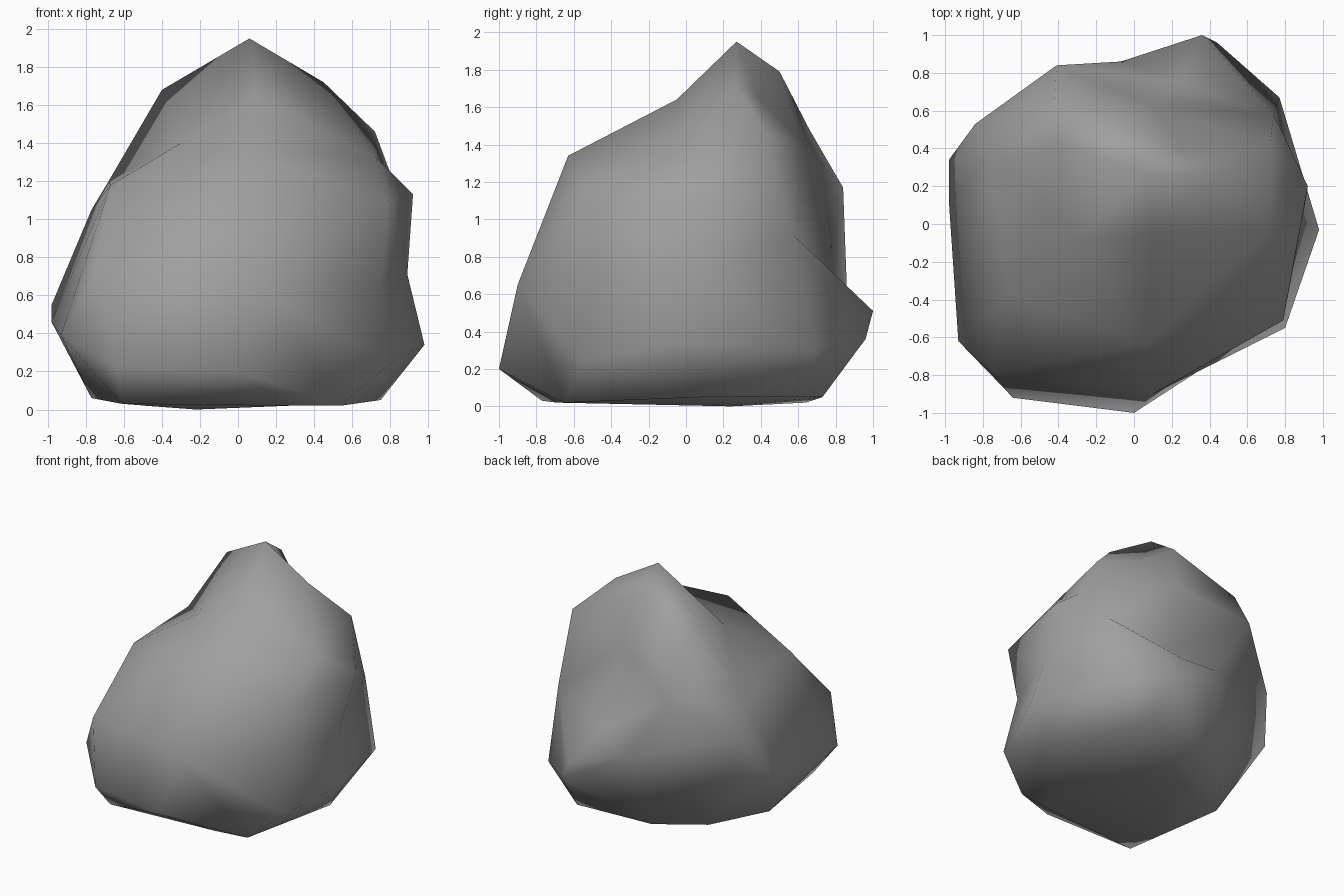
import bpy
import bmesh
from mathutils import Vector

# Remove the default cube only
default_cube = bpy.data.objects.get("Cube")
if default_cube:
    bpy.data.objects.remove(default_cube, do_unlink=True)


def make_material(name, color):
    material = bpy.data.materials.new(name)
    material.use_nodes = True
    material.diffuse_color = color
    for node in material.node_tree.nodes:
        if node.type == "BSDF_PRINCIPLED":
            node.inputs["Base Color"].default_value = color
            node.inputs["Roughness"].default_value = 0.9
    return material


# Corners of the boulder, grouped from the summit down to the ground
crown = [
    (.06, .27, 1.95), (.04, .5, 1.79), (-.4, .43, 1.68), (.45, .26, 1.72),
    (.1, -.05, 1.64), (.72, .43, 1.46), (-.42, .66, 1.48), (.25, .38, 1.66),
]
shoulder = [
    (.72, -.03, 1.33), (.06, -.63, 1.34), (-.67, -.38, 1.18), (-.68, .33, 1.2),
    (-.41, .84, 1.17), (.82, .33, 1.19), (.92, .2, 1.13), (.79, -.51, 1.1),
    (-.3, -.08, 1.4), (.1, .63, 1.4), (-.77, .38, 1.05),
]
waist = [
    (.74, .58, .91), (-.84, .53, .87), (-.75, -.79, .71), (-.98, .34, .55),
    (-.07, .86, .63), (.89, .02, .71), (-.98, .12, .46), (.36, 1, .51),
    (.1, -.9, .65), (.75, -.45, .66), (.24, .75, .73),
]
skirt = [
    (0, -1, .2), (-.93, -.62, .39), (-.64, -.92, .22), (.8, -.55, .24),
    (.98, -.03, .34), (.77, .67, .3), (.44, .96, .36),
]
base = [
    (-.14, .64, .02), (-.49, .41, .02), (.47, .73, .05), (-.77, .03, .06),
    (.54, -.65, .02), (.75, .11, .05), (-.61, -.77, .03), (.27, -.69, .02),
    (-.22, .24, 0),
]


def wrap_corners(corners, center, roundness):
    """Skin the corners: hull them while pushed towards a sphere, so that
    hollow corners are kept, then put every corner back in its place."""
    bm = bmesh.new()
    home = {}
    for corner in corners:
        position = Vector(corner)
        offset = position - center
        vert = bm.verts.new(center + offset * offset.length ** -roundness)
        home[vert] = position
    bmesh.ops.convex_hull(bm, input=list(bm.verts))
    for vert in list(bm.verts):
        if vert.link_faces:
            vert.co = home[vert]
        else:
            bm.verts.remove(vert)
    bmesh.ops.recalc_face_normals(bm, faces=list(bm.faces))
    return bm


# Boulder body
bm = wrap_corners(crown + shoulder + waist + skirt + base,
                  Vector((0, .05, .75)), .92)
for face in bm.faces:
    face.smooth = True
mesh = bpy.data.meshes.new("boulder")
bm.to_mesh(mesh)
bm.free()
mesh.materials.append(make_material("stone grey", (.35, .35, .35, 1)))

boulder = bpy.data.objects.new("boulder", mesh)
bpy.context.collection.objects.link(boulder)
